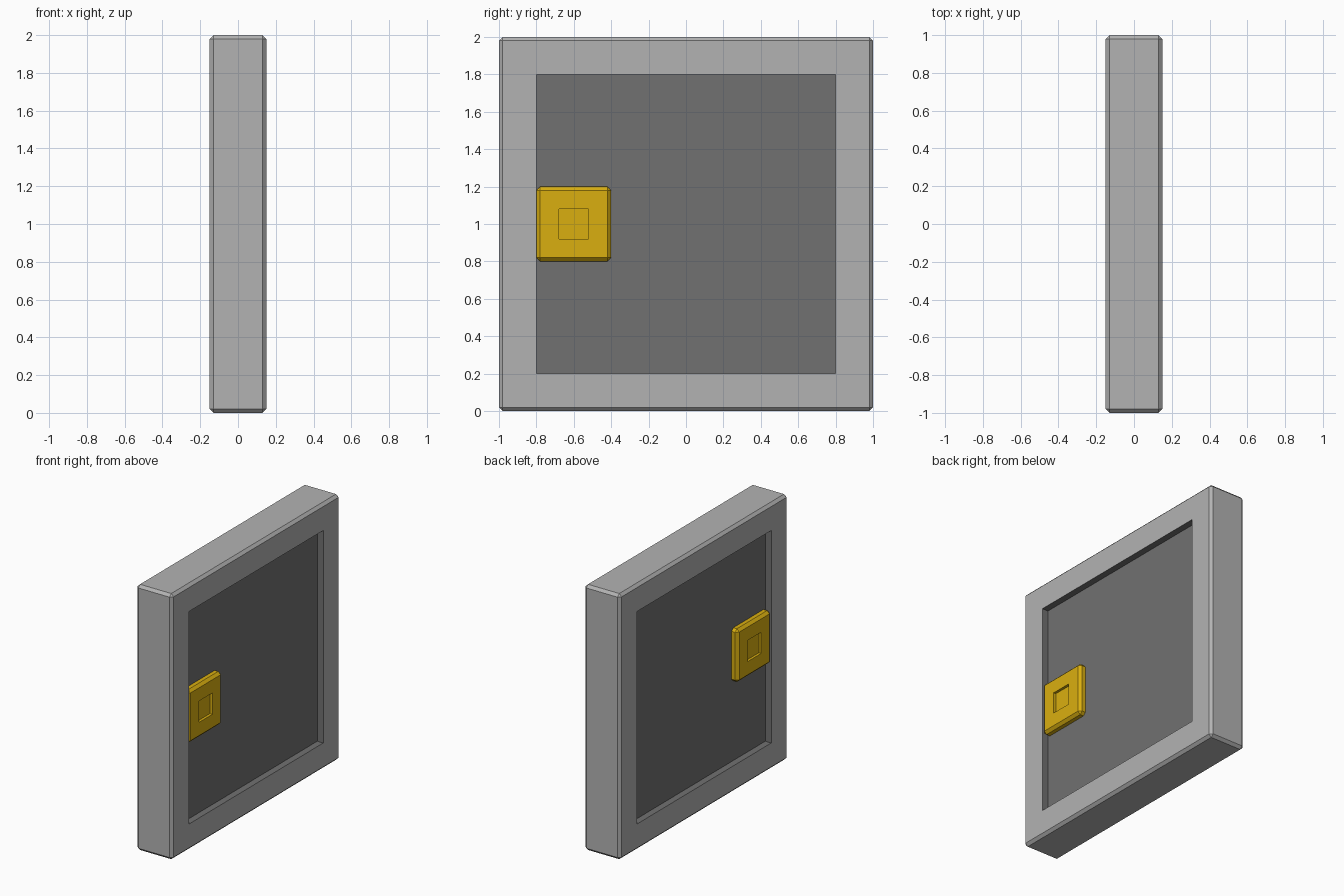
import bpy, bmesh
from mathutils import Matrix, Vector

if "Cube" in bpy.data.objects:
    bpy.data.objects.remove(bpy.data.objects["Cube"])


def material(name, rgb):
    m = bpy.data.materials.new(name)
    m.diffuse_color = (*rgb, 1.0)
    m.use_nodes = True
    m.node_tree.nodes["Principled BSDF"].inputs["Base Color"].default_value = m.diffuse_color
    return m


frame_grey = material("frame grey", (0.45, 0.45, 0.45))
panel_grey = material("panel dark grey", (0.165, 0.165, 0.165))
gold = material("gold", (0.70, 0.43, 0.005))


def recessed_block(name, center, size, bevel, rim, depth, mats):
    """Chamfered block with a square recess sunk into both x faces."""
    bm = bmesh.new()
    bmesh.ops.create_cube(bm, size=1.0, matrix=Matrix.Translation(center)
                          @ Matrix.Diagonal((*size, 1.0)))
    bmesh.ops.bevel(bm, geom=bm.edges[:], offset=bevel, offset_type='OFFSET',
                    segments=1, profile=0.5, affect='EDGES')
    bm.normal_update()
    for side in (1, -1):
        face = next(f for f in bm.faces if f.normal.x * side > 0.99)
        # flat rim around the opening
        bmesh.ops.inset_region(bm, faces=[face], thickness=rim - bevel,
                               use_even_offset=True)
        # sink the middle straight in
        walls = bmesh.ops.extrude_discrete_faces(bm, faces=[face])["faces"]
        floor = walls[0]
        bmesh.ops.translate(bm, verts=floor.verts[:],
                            vec=Vector((-side * depth, 0, 0)))
        inner = {floor} | {f for e in floor.edges for f in e.link_faces}
        for f in inner:
            f.material_index = len(mats) - 1
    bmesh.ops.recalc_face_normals(bm, faces=bm.faces[:])
    mesh = bpy.data.meshes.new(name)
    bm.to_mesh(mesh)
    bm.free()
    for m in mats:
        mesh.materials.append(m)
    obj = bpy.data.objects.new(name, mesh)
    bpy.context.collection.objects.link(obj)
    return obj


# Door slab with a sunken dark panel on both faces
recessed_block("door", (0, 0, 1), (0.3, 2, 2), 0.02, 0.2, 0.05,
               [frame_grey, panel_grey])

# Square lock plate passing through the door, dimpled on both sides
recessed_block("lock_plate", (0, -0.6, 1), (0.3, 0.4, 0.4), 0.02, 0.12, 0.02,
               [gold])
